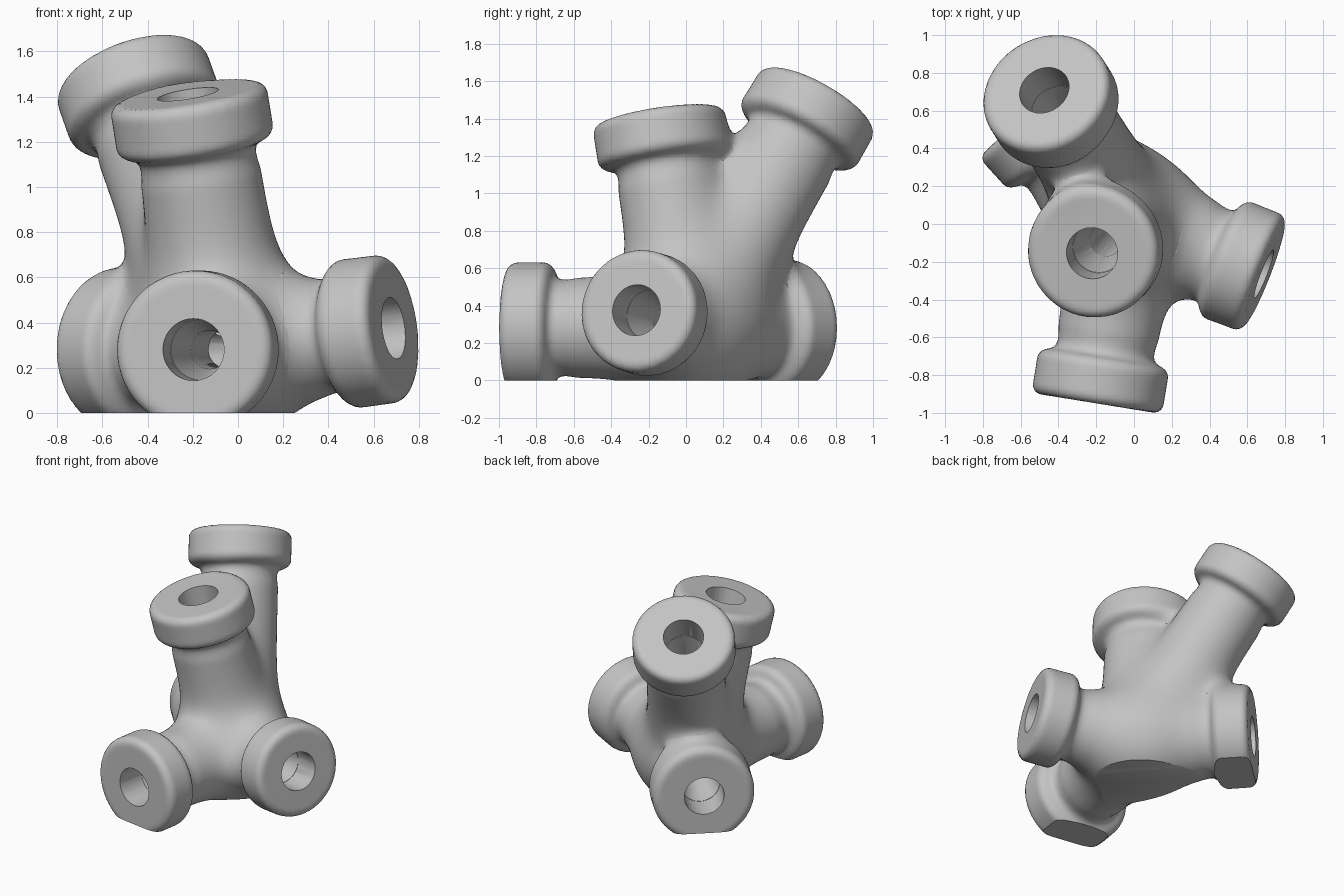
import bpy, bmesh, math
from mathutils import Vector, Matrix

cube = bpy.data.objects.get("Cube")
if cube:
    bpy.data.objects.remove(cube)

HUB = Vector((-0.04, 0.02, 0.28))
# Each socket: centre of its end face, and its thickness relative to the others
SOCKETS = {
    "front": ((-0.197, -0.95, 0.28), 1),
    "left": ((0.688, -0.265, 0.375), 0.94),
    "top": ((-0.222, -0.155, 1.41), 1),
    "rear_upper": ((-0.475, 0.708, 1.497), 1),
    "rear_right": ((-0.565, 0.59, 0.28), 1),
}
NECK, COLLAR, COLLAR_LEN, ROUND = 0.265, 0.35, 0.24, 0.05
BORE, PASSAGE = 0.137, 0.085
BLEND, SHOULDER = 0.075, 0.12

ARMS = []
for end, size in SOCKETS.values():
    reach = Vector(end) - HUB
    ARMS.append((reach.normalized(), reach.length, NECK * size, COLLAR * size))


def add_cone(bm, direction, start, stop, radius1, radius2, sides=48):
    """Cone or cylinder along an arm, between two distances from the hub."""
    turn = direction.to_track_quat('Z', 'Y').to_matrix().to_4x4()
    place = Matrix.Translation(HUB + direction * (start + stop) / 2) @ turn
    bmesh.ops.create_cone(bm, cap_ends=True, segments=sides, radius1=radius1,
                          radius2=radius2, depth=stop - start, matrix=place)


def make_object(name, bm):
    mesh = bpy.data.meshes.new(name)
    bm.to_mesh(mesh)
    bm.free()
    ob = bpy.data.objects.new(name, mesh)
    bpy.context.collection.objects.link(ob)
    return ob


def apply_modifiers(ob):
    graph = bpy.context.evaluated_depsgraph_get()
    mesh = bpy.data.meshes.new_from_object(ob.evaluated_get(graph))
    ob.modifiers.clear()
    ob.data = mesh


def arm_distance(p, direction, length, neck_radius, collar_radius):
    """Distance to one arm: a round neck with a soft-edged collar at its end."""
    t = p.dot(direction)
    r = math.sqrt(max(p.length_squared - t * t, 0))
    neck = math.hypot(r, t - min(max(t, 0), length - 0.4)) - neck_radius
    a = r - collar_radius + ROUND
    b = abs(t - length + COLLAR_LEN / 2) - COLLAR_LEN / 2 + ROUND
    collar = math.hypot(max(a, 0), max(b, 0)) + min(max(a, b), 0) - ROUND
    h = max(SHOULDER - abs(neck - collar), 0) / SHOULDER
    return min(neck, collar) - h * h * SHOULDER / 4


def body_distance(co):
    p = co - HUB
    total = sum(math.exp(-arm_distance(p, *arm) / BLEND) for arm in ARMS)
    return -BLEND * math.log(max(total, 1e-9))


def smooth(bm, passes):
    for _ in range(passes):
        bmesh.ops.smooth_vert(bm, verts=bm.verts, factor=0.5,
                              use_axis_x=True, use_axis_y=True, use_axis_z=True)
    bm.normal_update()


# Rough body: hub, necks and collars merged into one skin
bm = bmesh.new()
bmesh.ops.create_icosphere(bm, subdivisions=3, radius=0.38,
                           matrix=Matrix.Translation(HUB))
for direction, length, neck, collar in ARMS:
    add_cone(bm, direction, 0, length - 0.1, neck, neck)
    add_cone(bm, direction, length - COLLAR_LEN, length, collar, collar)
body = make_object("pipe_hub", bm)
remesh = body.modifiers.new("skin", 'REMESH')
remesh.mode = 'VOXEL'
remesh.voxel_size = 0.024
apply_modifiers(body)

# Settle the skin onto the blended shape
bm = bmesh.new()
bm.from_mesh(body.data)
smooth(bm, 4)
for step in range(10):
    smooth(bm, 2 if step < 7 else 0)
    for v in bm.verts:
        move = 0.8 * body_distance(v.co)
        v.co -= v.normal * max(min(move, 0.03), -0.03)
bm.to_mesh(body.data)
bm.free()

# Cutters: bores narrowing to passages that meet in the hub, and the flat floor
cutters = []
for name, (direction, length, _, _) in zip(SOCKETS, ARMS):
    for part, start, stop, radius1, radius2 in (
            ("bore", length - 0.21, length + 0.1, BORE, BORE),
            ("taper", length - 0.45, length - 0.2, PASSAGE, BORE),
            ("passage", -0.02, length - 0.43, PASSAGE, PASSAGE)):
        bm = bmesh.new()
        add_cone(bm, direction, start, stop, radius1, radius2)
        cutters.append(make_object(f"{name}_{part}_cutter", bm))
bm = bmesh.new()
bmesh.ops.create_cube(bm, size=4, matrix=Matrix.Translation((0, 0, -2)))
cutters.append(make_object("floor_cutter", bm))

for cutter in cutters:
    cut = body.modifiers.new(cutter.name, 'BOOLEAN')
    cut.operation = 'DIFFERENCE'
    cut.solver = 'MANIFOLD'
    cut.object = cutter
apply_modifiers(body)
for cutter in cutters:
    bpy.data.objects.remove(cutter)

# Plain grey finish
grey = bpy.data.materials.new("light_grey")
grey.use_nodes = True
colour = (0.55, 0.55, 0.55, 1)
grey.diffuse_color = colour
grey.node_tree.nodes["Principled BSDF"].inputs["Base Color"].default_value = colour
body.data.materials.clear()
body.data.materials.append(grey)

bpy.ops.object.select_all(action='DESELECT')
body.select_set(True)
bpy.context.view_layer.objects.active = body
bpy.ops.object.shade_smooth_by_angle(angle=math.radians(35))
